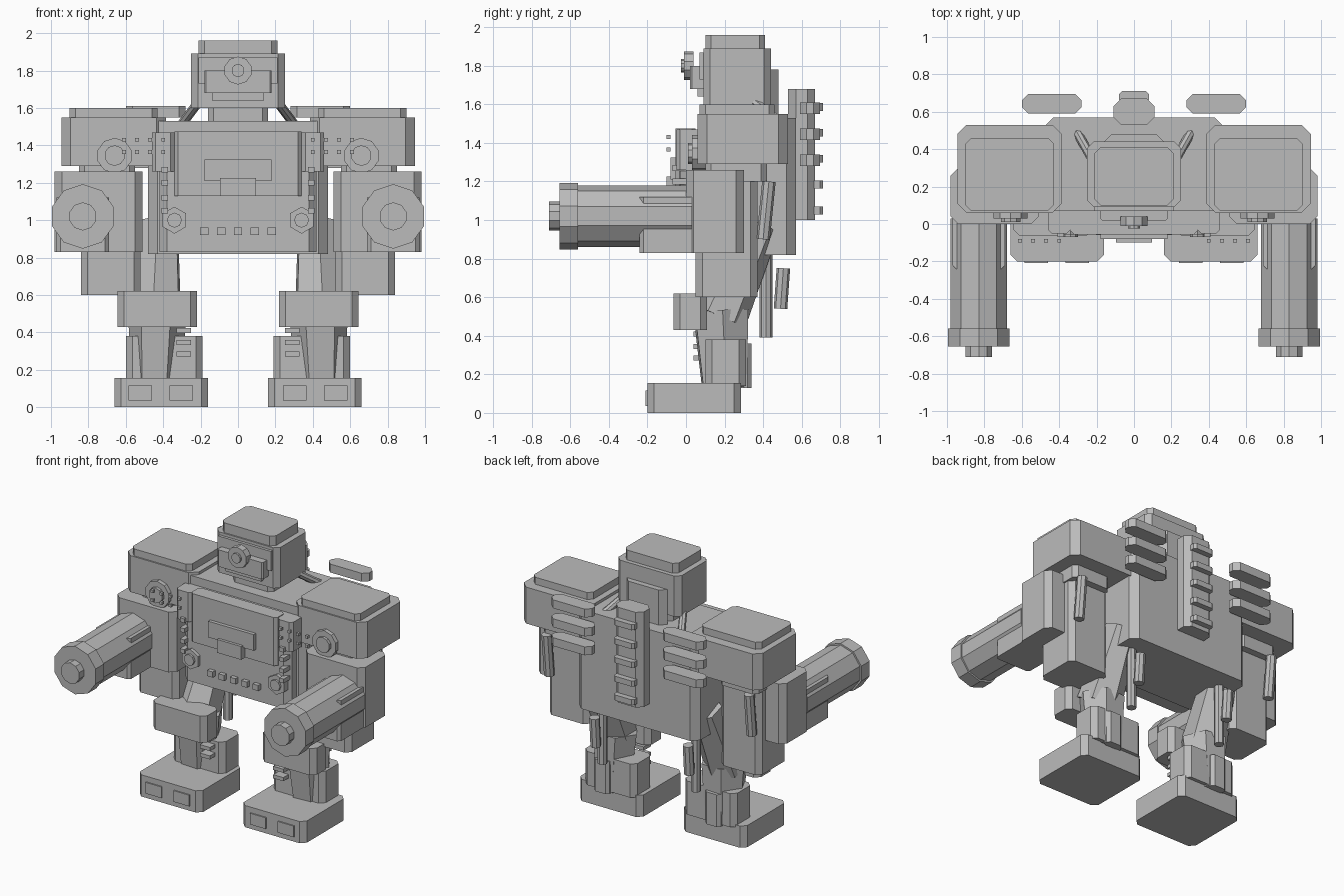
import bpy, bmesh, math
from mathutils import Vector

grey = bpy.data.materials.new("armour_grey")
grey.diffuse_color = (0.5, 0.5, 0.5, 1)


def finish(name, bm):
    bmesh.ops.recalc_face_normals(bm, faces=bm.faces)
    me = bpy.data.meshes.new(name)
    bm.to_mesh(me)
    bm.free()
    me.materials.append(grey)
    ob = bpy.data.objects.new(name, me)
    bpy.context.collection.objects.link(ob)
    return ob


def box(name, x, y, z, c=0.0, s=1):
    """Box from ranges; c chamfers the upright edges, s=-1 mirrors in x."""
    x0, x1 = sorted((x[0] * s, x[1] * s))
    y0, y1 = y
    if c:
        pts = [(x0 + c, y0), (x1 - c, y0), (x1, y0 + c), (x1, y1 - c),
               (x1 - c, y1), (x0 + c, y1), (x0, y1 - c), (x0, y0 + c)]
    else:
        pts = [(x0, y0), (x1, y0), (x1, y1), (x0, y1)]
    bm = bmesh.new()
    lo = [bm.verts.new((a, b, z[0])) for a, b in pts]
    hi = [bm.verts.new((a, b, z[1])) for a, b in pts]
    bm.faces.new(lo)
    bm.faces.new(hi)
    n = len(pts)
    for i in range(n):
        j = (i + 1) % n
        bm.faces.new((lo[i], lo[j], hi[j], hi[i]))
    return finish(name, bm)


def rod(name, a, b, r1, r2=None, n=8, s=1):
    """Straight or tapered rod between two points."""
    a, b = Vector(a), Vector(b)
    a.x *= s
    b.x *= s
    d = b - a
    bm = bmesh.new()
    bmesh.ops.create_cone(bm, cap_ends=True, segments=n, radius1=r1,
                          radius2=r1 if r2 is None else r2, depth=d.length)
    bm.transform(d.to_track_quat('Z', 'Y').to_matrix().to_4x4())
    bmesh.ops.translate(bm, verts=bm.verts, vec=(a + b) / 2)
    return finish(name, bm)


# Head
box("head", (-0.25, 0.25), (0.09, 0.44), (1.60, 1.89), 0.035)
box("head_cap", (-0.21, 0.21), (0.10, 0.41), (1.88, 1.96), 0.03)
box("head_back_plate", (-0.16, 0.16), (0.40, 0.48), (1.50, 1.78), 0.04)
box("brow", (-0.21, 0.21), (0.07, 0.12), (1.73, 1.87))
box("visor", (-0.18, 0.18), (0.02, 0.10), (1.68, 1.80), 0.01)
box("jaw", (-0.14, 0.14), (0.06, 0.12), (1.64, 1.70))
box("neck", (-0.16, 0.16), (0.15, 0.40), (1.50, 1.62), 0.03)
rod("eye_ring", (0, 0.04, 1.80), (0, -0.01, 1.80), 0.075, n=10)
rod("eye_lens", (0, 0.0, 1.80), (0, -0.025, 1.80), 0.035, n=10)

# Torso
box("torso", (-0.48, 0.48), (0.07, 0.57), (0.82, 1.53), 0.05)
box("torso_front", (-0.42, 0.42), (-0.03, 0.10), (0.83, 1.47), 0.04)
box("chest_plate", (-0.34, 0.34), (-0.055, 0.05), (1.13, 1.475), 0.02)
box("chest_slot", (-0.18, 0.18), (-0.08, 0.0), (1.21, 1.325))
box("chest_latch", (-0.095, 0.095), (-0.10, 0.0), (1.13, 1.225))
for i in range(5):
    x = (i - 2) * 0.09
    box("belly_bolt", (x - 0.022, x + 0.022), (-0.06, 0.0), (0.92, 0.96))

# Spine and rungs
box("spine", (-0.11, 0.11), (0.53, 0.67), (1.0, 1.68), 0.04)
for i in range(5):
    z = 1.05 + i * 0.134
    box("spine_rung", (-0.08, 0.08), (0.65, 0.71), (z - 0.02, z + 0.02), 0.015)

for s in (-1, 1):
    # Chest fittings
    box("chest_rail", (0.34, 0.46), (-0.05, 0.08), (1.26, 1.47), 0.02, s)
    rod("chest_boss", (0.34, 0.0, 1.0), (0.34, -0.055, 1.0), 0.072, n=6, s=s)
    rod("chest_boss_core", (0.34, 0.0, 1.0), (0.34, -0.07, 1.0), 0.04, n=8, s=s)
    for z in (1.05, 1.12, 1.20, 1.27):
        box("chest_bolt", (0.375, 0.41), (-0.07, 0.0), (z - 0.015, z + 0.015), 0, s)
    rod("neck_cable", (0.22, 0.34, 1.62), (0.31, 0.50, 1.50), 0.025, s=s)

    # Back fins
    for z in (1.31, 1.445, 1.58):
        box("back_fin", (0.28, 0.60), (0.59, 0.695), (z - 0.03, z + 0.03), 0.035, s)

    # Shoulder
    box("shoulder", (0.385, 0.945), (0.06, 0.53), (1.29, 1.55), 0.05, s)
    box("shoulder_cap", (0.43, 0.90), (0.07, 0.46), (1.53, 1.60), 0.03, s)
    rod("shoulder_disc", (0.66, 0.10, 1.345), (0.66, 0.03, 1.345), 0.095, n=10, s=s)
    rod("shoulder_disc_core", (0.66, 0.10, 1.345), (0.66, 0.01, 1.345), 0.055, n=10, s=s)
    for x in (0.40, 0.47, 0.54, 0.61):
        for z in (1.365, 1.43):
            box("shoulder_stud", (x - 0.01, x + 0.01), (-0.10, -0.08),
                (z - 0.01, z + 0.01), 0, s)

    # Arm and cannon
    box("upper_arm", (0.51, 0.98), (0.0, 0.30), (0.83, 1.26), 0.04, s)
    box("arm_core", (0.55, 0.85), (0.10, 0.42), (1.20, 1.32), 0.03, s)
    box("forearm", (0.69, 0.97), (-0.24, 0.05), (0.83, 1.12), 0.02, s)
    rod("cannon_barrel", (0.83, 0.03, 1.02), (0.83, -0.57, 1.02), 0.16, n=10, s=s)
    rod("cannon_muzzle", (0.83, -0.56, 1.02), (0.83, -0.655, 1.02), 0.172, n=10, s=s)
    rod("cannon_nozzle", (0.83, -0.64, 1.02), (0.83, -0.71, 1.02), 0.075, n=10, s=s)
    box("hip_armour", (0.52, 0.84), (0.05, 0.37), (0.60, 1.20), 0.035, s)
    rod("arm_piston", (0.80, 0.40, 0.90), (0.80, 0.43, 1.20), 0.035, s=s)

    # Leg
    rod("thigh", (0.44, 0.17, 0.50), (0.42, 0.38, 0.98), 0.15, 0.11, n=6, s=s)
    rod("shin", (0.43, 0.18, 0.53), (0.44, 0.20, 0.13), 0.16, 0.13, n=6, s=s)
    box("knee_pad", (0.22, 0.645), (-0.065, 0.11), (0.43, 0.62), 0.035, s)
    box("calf", (0.19, 0.60), (0.10, 0.31), (0.14, 0.38), 0.035, s)
    box("calf_fin", (0.38, 0.50), (0.28, 0.34), (0.13, 0.36), 0.02, s)
    for z in (0.285, 0.345, 0.41):
        box("shin_rung", (0.25, 0.33), (0.04, 0.12), (z - 0.013, z + 0.013), 0, s)
    rod("leg_piston", (0.37, 0.415, 0.39), (0.37, 0.415, 0.84), 0.033, s=s)
    rod("leg_damper", (0.37, 0.49, 0.54), (0.37, 0.505, 0.75), 0.035, s=s)

    # Foot and toe plates
    box("foot", (0.16, 0.66), (-0.20, 0.285), (0, 0.155), 0.035, s)
    for x in (0.24, 0.46):
        box("toe_plate", (x, x + 0.125), (-0.209, -0.19), (0.035, 0.115), 0, s)
